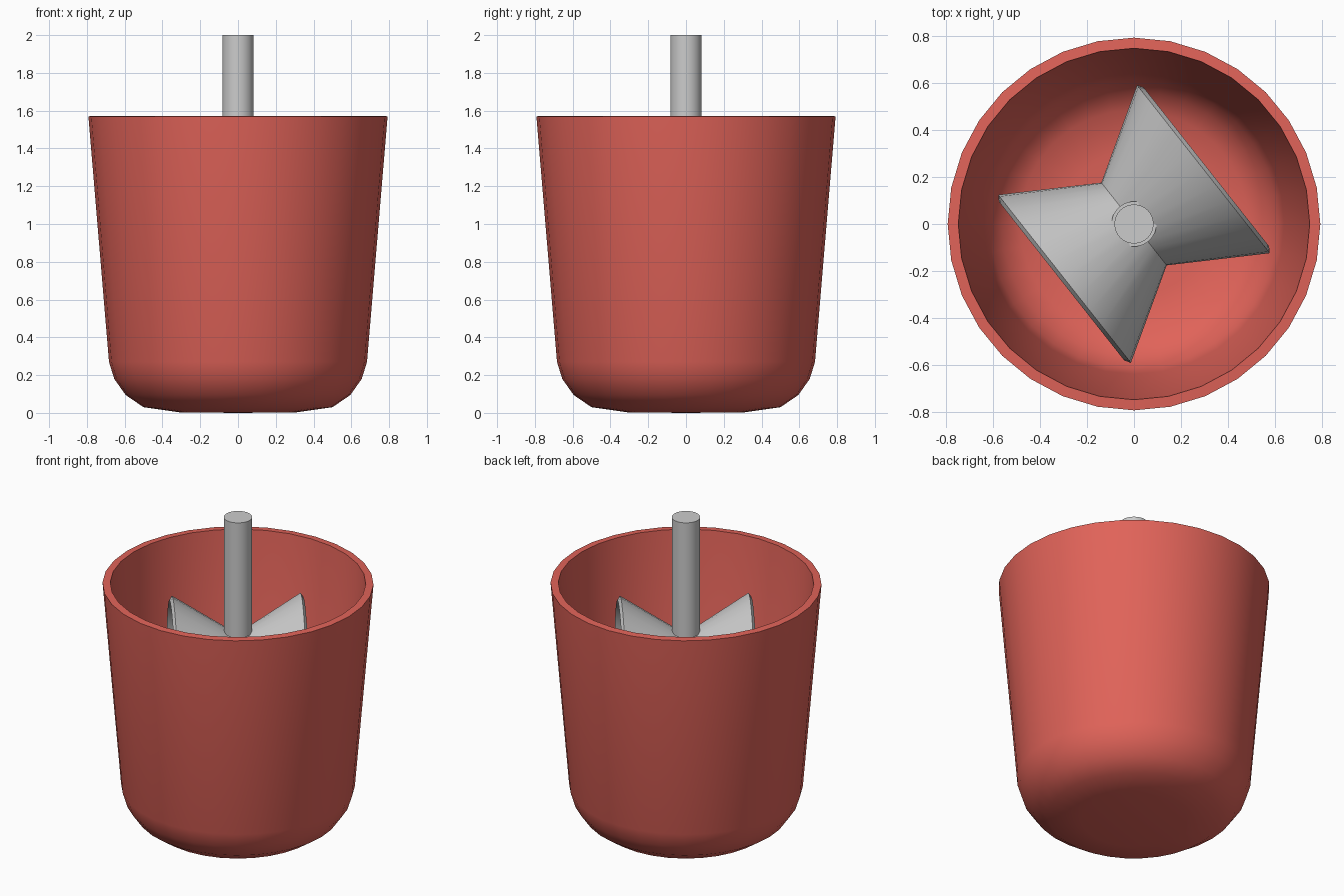
import bpy, bmesh, math
from mathutils import Matrix

if "Cube" in bpy.data.objects:
    bpy.data.objects.remove(bpy.data.objects["Cube"])

SIDES = 32


def material(name, rgb):
    m = bpy.data.materials.new(name)
    m.diffuse_color = (*rgb, 1)
    m.use_nodes = True
    m.node_tree.nodes["Principled BSDF"].inputs["Base Color"].default_value = m.diffuse_color
    return m


RED = material("red_plastic", (0.75, 0.125, 0.10))
METAL = material("grey_metal", (0.60, 0.60, 0.60))


def lathe(name, profile, mat, closed=False, matrix=None, angle=35):
    """Revolve (radius, z) points around z; radius 0 makes a pole."""
    bm = bmesh.new()
    rings = []
    for r, z in profile:
        if r == 0:
            rings.append([bm.verts.new((0, 0, z))] * SIDES)
        else:
            rings.append([bm.verts.new((r * math.cos(2 * math.pi * i / SIDES),
                                        r * math.sin(2 * math.pi * i / SIDES), z))
                          for i in range(SIDES)])
    pairs = list(zip(rings, rings[1:]))
    if closed:
        pairs.append((rings[-1], rings[0]))
    for a, b in pairs:
        for i in range(SIDES):
            j = (i + 1) % SIDES
            bm.faces.new(list(dict.fromkeys((a[i], a[j], b[j], b[i]))))
    if matrix:
        bm.transform(matrix)
    bmesh.ops.recalc_face_normals(bm, faces=bm.faces)
    me = bpy.data.meshes.new(name)
    bm.to_mesh(me)
    bm.free()
    ob = bpy.data.objects.new(name, me)
    bpy.context.collection.objects.link(ob)
    me.materials.append(mat)
    bpy.ops.object.select_all(action='DESELECT')
    ob.select_set(True)
    bpy.context.view_layer.objects.active = ob
    bpy.ops.object.shade_smooth_by_angle(angle=math.radians(angle))
    return ob


# Tapered cup: outside from the base up, over the rim, down the inside
lathe("cup", [(0, 0), (0.31, 0.003), (0.50, 0.03), (0.595, 0.095), (0.655, 0.18),
              (0.683, 0.27), (0.792, 1.57),
              (0.747, 1.573), (0.638, 0.28), (0.613, 0.20), (0.563, 0.13),
              (0.485, 0.075), (0.31, 0.048), (0, 0.045)], RED, angle=40)

# Hourglass mixing head: hollow double cone lying on its side
place = (Matrix.Translation((0, 0, 1.0)) @ Matrix.Rotation(math.radians(38.3), 4, 'Z')
         @ Matrix.Rotation(math.radians(90), 4, 'Y'))
lathe("mixing_head", [(0.455, -0.376), (0.224, 0), (0.455, 0.376),
                      (0.43, 0.392), (0.190, 0), (0.43, -0.392)],
      METAL, closed=True, matrix=place)

# Drive shaft and its collar
lathe("shaft", [(0, 1.1), (0.083, 1.1), (0.083, 2.0), (0, 2.0)], METAL)
lathe("collar", [(0, 1.12), (0.096, 1.12), (0.096, 1.26), (0, 1.26)], METAL)
